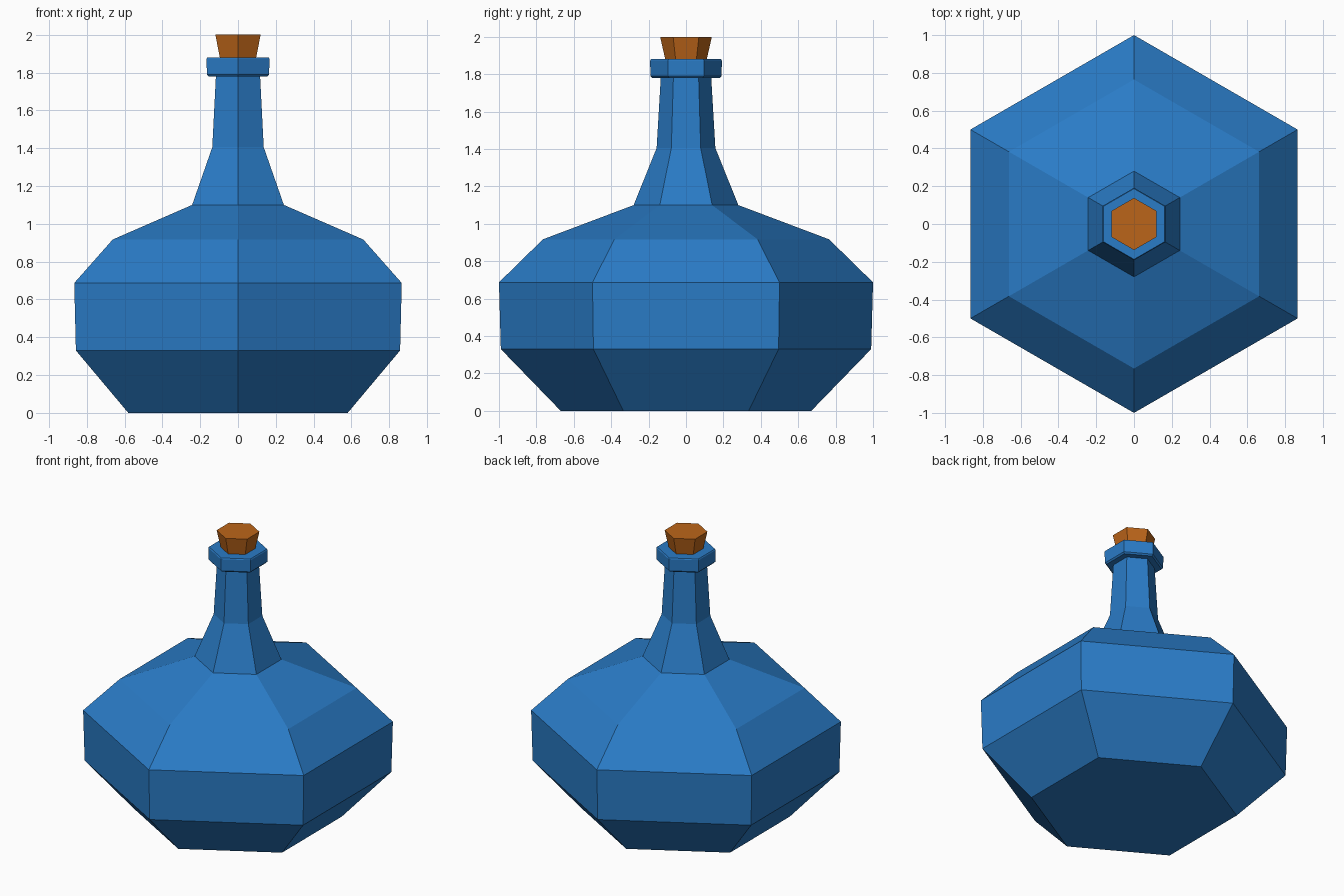
import bpy, bmesh
from math import sin, cos, pi

if "Cube" in bpy.data.objects:
    bpy.data.objects.remove(bpy.data.objects["Cube"])

SIDES = 6


def material(name, rgb):
    m = bpy.data.materials.new(name)
    m.diffuse_color = (*rgb, 1)
    m.use_nodes = True
    m.node_tree.nodes["Principled BSDF"].inputs["Base Color"].default_value = m.diffuse_color
    return m


def lathe(name, profile, mat):
    """Hexagonal solid from (radius, z) points, corners pointing along y."""
    bm = bmesh.new()
    rings = []
    for r, z in profile:
        angles = [pi / 2 + 2 * pi * i / SIDES for i in range(SIDES)]
        rings.append([bm.verts.new((r * cos(a), r * sin(a), z)) for a in angles])
    for low, high in zip(rings, rings[1:]):
        for i in range(SIDES):
            j = (i + 1) % SIDES
            bm.faces.new((low[i], low[j], high[j], high[i]))
    bm.faces.new(rings[0][::-1])
    bm.faces.new(rings[-1])
    mesh = bpy.data.meshes.new(name)
    bm.to_mesh(mesh)
    bm.free()
    mesh.materials.append(mat)
    obj = bpy.data.objects.new(name, mesh)
    bpy.context.collection.objects.link(obj)
    return obj


glass = material("blue_glass", (0.023, 0.2, 0.57))
cork = material("cork", (0.5, 0.13, 0.01))

# Bottle: base, belly, shoulder, neck and lip in one profile
lathe("bottle", [
    (0.67, 0), (0.99, 0.33), (1.0, 0.687), (0.765, 0.917), (0.28, 1.10),
    (0.157, 1.405), (0.135, 1.78),
    (0.18, 1.78), (0.19, 1.79), (0.192, 1.873), (0.187, 1.88),
], glass)

# Tapered stopper seated in the lip
lathe("stopper", [(0.109, 1.87), (0.138, 2.0)], cork)
